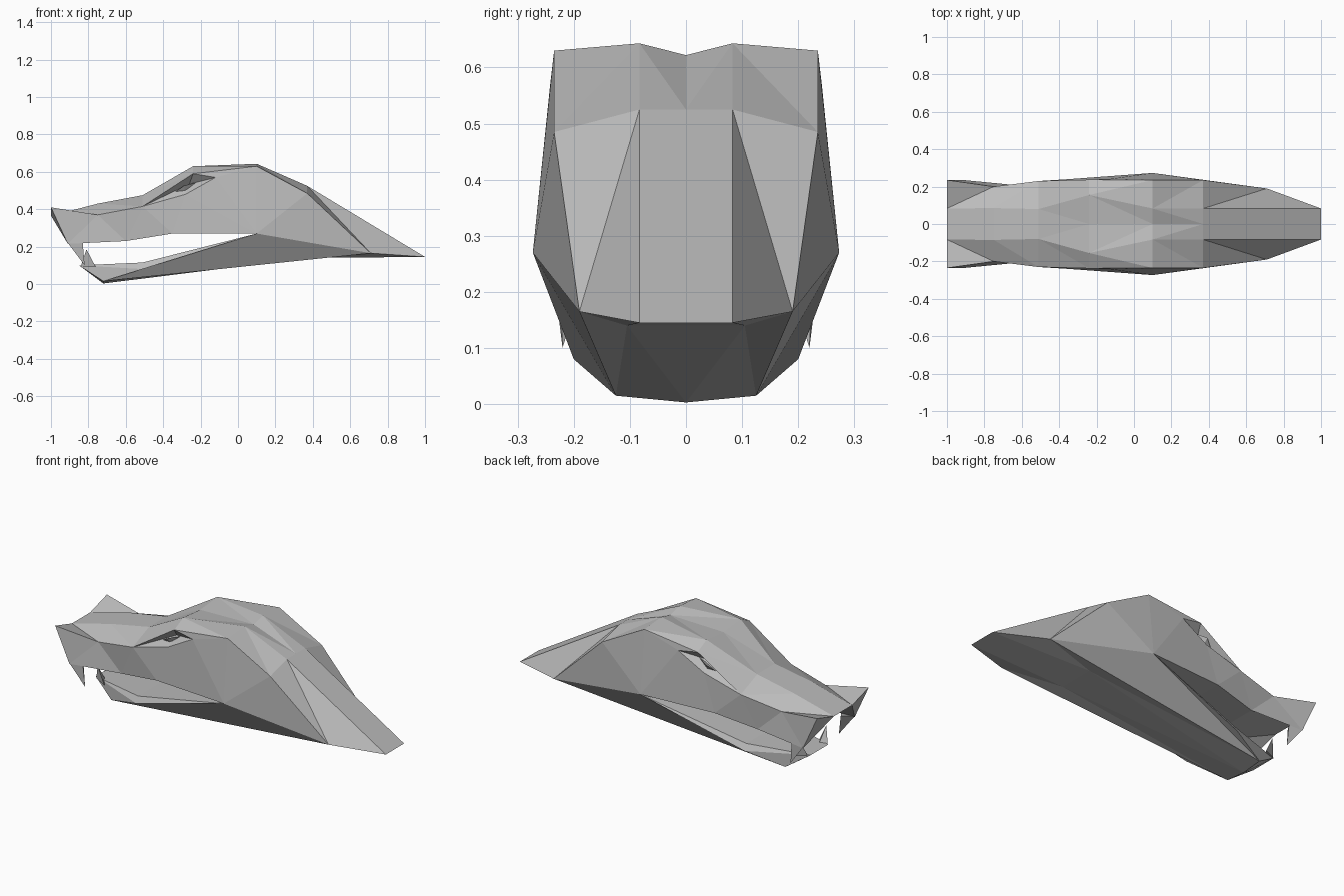
import bpy, bmesh
from mathutils import Vector

cube = bpy.data.objects.get("Cube")
if cube:
    bpy.data.objects.remove(cube, do_unlink=True)

grey = bpy.data.materials.new("stone grey")
grey.use_nodes = True
tone = (0.5, 0.5, 0.5, 1)
grey.diffuse_color = tone
grey.node_tree.nodes["Principled BSDF"].inputs["Base Color"].default_value = tone

# Landmarks on the left half of the head
P = dict(
    # nose, crown ridge and tail plate
    nose=(-1, .083, .365), bridge=(-.75, .085, .43), stop=(-.51, .08, .475),
    brow=(-.24, .155, .63), crown=(.1, .083, .643), nape=(.37, .083, .525),
    end=(1, .083, .145), mid_brow=(-.24, 0, .615), mid_crown=(.1, 0, .622),
    # outer edge
    flare=(-1, .235, .41), cheek=(-.75, .2, .37), temple=(-.51, .23, .415),
    lid=(-.24, .237, .59), lid_end=(-.12, .242, .57), crest=(.1, .235, .63),
    shoulder=(.37, .235, .485), rear=(.71, .19, .165),
    # eye socket and upper lip
    under_eye=(-.28, .235, .48), socket=(-.26, .185, .535),
    lip=(-.91, .235, .215), lip_mid=(-.6, .205, .23), lip_back=(-.35, .24, .27),
    hinge=(.1, .273, .27),
    # lower jaw
    chin=(-.72, 0, .003), chin_side=(-.72, .125, .015), jaw_tip=(-.85, .08, .1),
    jaw_side=(-.51, .2, .08), gum=(-.51, .18, .115), keel=(.38, .105, .14),
)


def point(name, side):
    """A leading 0 puts the landmark on the centre plane."""
    x, y, z = P[name.lstrip("0")]
    return Vector((x, 0 if name[0] == "0" else y * side, z))


def fan(hub, ring):
    """Triangles from one landmark to a chain of others."""
    names = ring.split()
    return [(hub, a, b) for a, b in zip(names, names[1:])]


def strip(rail_a, rail_b):
    """Triangulated band between two chains of equal length."""
    a, b = rail_a.split(), rail_b.split()
    tris = []
    for i in range(len(a) - 1):
        tris += [(a[i], b[i], b[i + 1]), (a[i], b[i + 1], a[i + 1])]
    return tris


def to_centre(rail):
    """Band from a chain straight across to the centre plane."""
    return strip(rail, " ".join("0" + n for n in rail.split()))


def finish(name, bm):
    bmesh.ops.remove_doubles(bm, verts=bm.verts, dist=0.0005)
    bmesh.ops.recalc_face_normals(bm, faces=bm.faces)
    mesh = bpy.data.meshes.new(name)
    bm.to_mesh(mesh)
    bm.free()
    mesh.materials.append(grey)
    obj = bpy.data.objects.new(name, mesh)
    bpy.context.collection.objects.link(obj)


def shell(name, patches):
    """Faceted shell, mirrored left to right."""
    bm = bmesh.new()
    for side in (1, -1):
        for patch in patches:
            for tri in patch:
                bm.faces.new([bm.verts.new(point(n, side)) for n in tri])
    finish(name, bm)


def spike(name, base, tip):
    """Three-sided tooth or eye facet on each side."""
    for side, label in ((1, "left"), (-1, "right")):
        bm = bmesh.new()
        vs = [bm.verts.new((x, y * side, z)) for x, y, z in base + [tip]]
        for i in range(3):
            bm.faces.new((vs[i], vs[(i + 1) % 3], vs[3]))
        bm.faces.new(vs[:3])
        finish(label + "_" + name, bm)


# Upper head
ridge = "nose bridge stop brow crown nape end"
shell("upper_head", [
    # crown and brow bands
    strip(ridge, "0nose 0bridge 0stop mid_brow mid_crown 0nape 0end"),
    strip(ridge, "flare cheek temple lid crest shoulder rear"),
    # sides of the muzzle and skull
    fan("lip", "flare cheek lip_mid"),
    fan("temple", "cheek lip_mid lip_back under_eye"),
    fan("hinge", "lip_back under_eye lid_end crest shoulder rear end"),
    fan("crest", "lid lid_end"),
    # eye socket
    fan("socket", "temple lid lid_end under_eye temple"),
    # muzzle front and palate
    fan("nose", "flare lip lip_mid"),
    to_centre("nose lip_mid lip_back hinge end"),
])

# Lower jaw: front, sides, underside, mouth floor
shell("lower_jaw", [
    fan("jaw_tip", "0jaw_tip chin chin_side jaw_side gum"),
    fan("hinge", "gum jaw_side chin_side rear end"),
    fan("keel", "0keel chin chin_side rear end 0end 0keel"),
    to_centre("jaw_tip gum hinge end"),
])

# Teeth and eyes
spike("upper_fang", [(-.91, .235, .22), (-.83, .225, .22), (-.86, .18, .23)], (-.82, .22, .1))
spike("lower_fang", [(-.84, .09, .095), (-.76, .13, .09), (-.8, .07, .1)], (-.81, .12, .185))
spike("eye", [(-.34, .2, .49), (-.2, .19, .55), (-.28, .2, .48)], (-.29, .23, .525))
